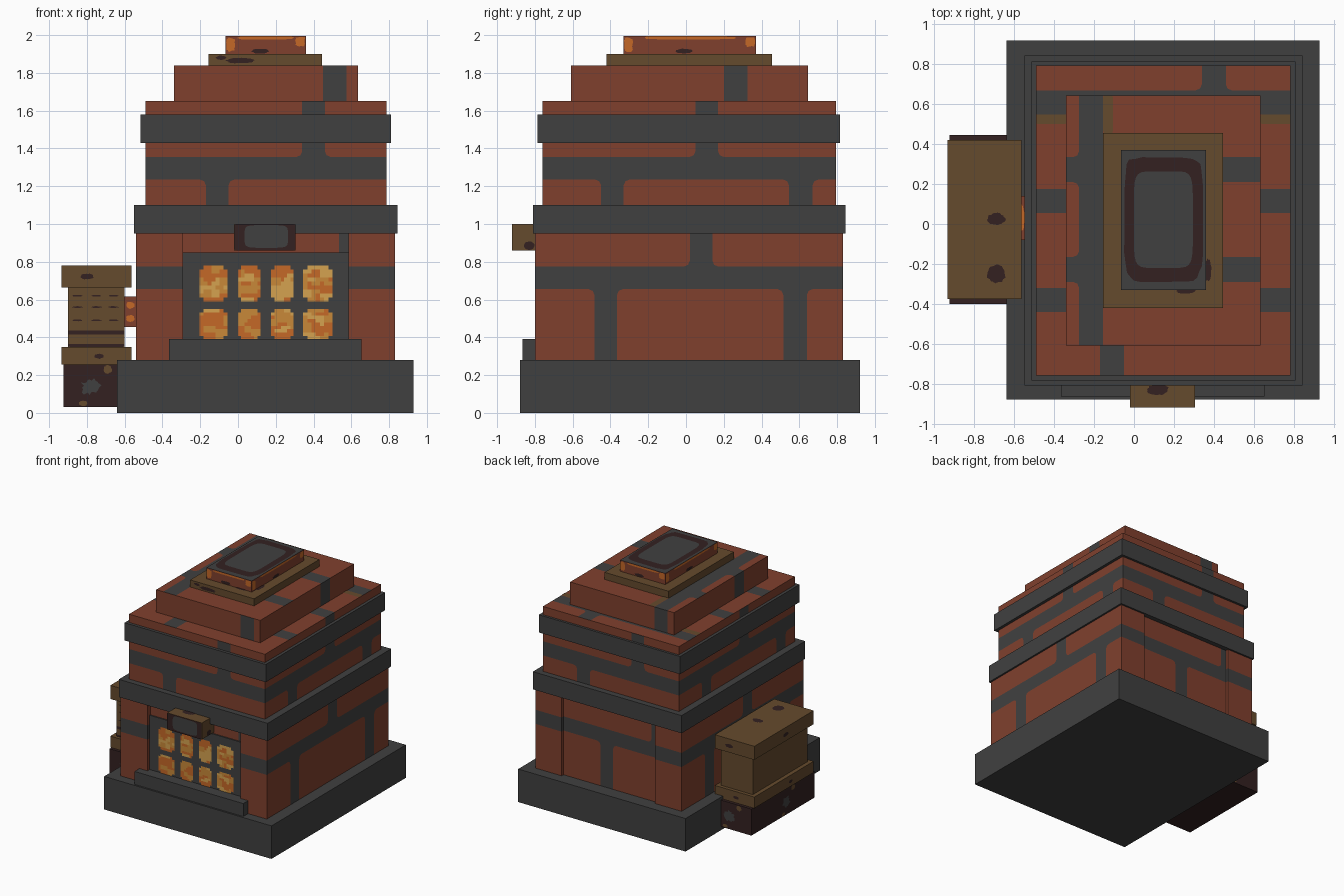
import bpy, bmesh, math, random
from mathutils import Vector

random.seed(4)
if "Cube" in bpy.data.objects:
    bpy.data.objects.remove(bpy.data.objects["Cube"])


def material(name, r, g, b):
    m = bpy.data.materials.new(name)
    m.use_nodes = True
    m.diffuse_color = (r, g, b, 1)
    m.node_tree.nodes["Principled BSDF"].inputs["Base Color"].default_value = (r, g, b, 1)
    return m


BRICK = material("brick red", .216, .051, .027)
STONE = material("dark grey stone", .051, .051, .051)
BROWN = material("bronze brown", .13, .069, .026)
DARK = material("dark soot", .033, .015, .015)
ORANGE = material("ember orange", .56, .14, .02)
AMBER = material("amber", .58, .25, .04)
YELLOW = material("flame yellow", .66, .36, .08)


def place(side, level, a, b):
    """Point on a face: a runs right and b runs up as seen from outside."""
    return Vector({"front": (a, level, b), "back": (-a, level, b),
                   "right": (level, a, b), "left": (level, -a, b),
                   "top": (a, b, level), "top_turned": (b, -a, level)}[side])


def finish(name, bm, mats):
    mesh = bpy.data.meshes.new(name)
    bm.to_mesh(mesh)
    bm.free()
    for m in mats:
        mesh.materials.append(m)
    ob = bpy.data.objects.new(name, mesh)
    bpy.context.collection.objects.link(ob)
    return ob


def face(bm, points, index=0):
    bm.faces.new([bm.verts.new(p) for p in points]).material_index = index


def box(name, x, y, z, mat, top=None):
    bm = bmesh.new()
    bmesh.ops.create_cube(bm, size=1)
    for v in bm.verts:
        v.co = [lo + (c + .5) * (hi - lo) for c, (lo, hi) in zip(v.co, (x, y, z))]
    bm.normal_update()
    for f in bm.faces:
        f.material_index = int(top is not None and f.normal.z > .5)
    return finish(name, bm, [mat, top or mat])


def bricks(bm, to3d, a0, a1, b0, b1, rows, r=.03):
    """Cut a rectangle into bricks (slot 0) with rounded corners and mortar (slot 1)."""
    def mortar(u0, u1, v0, v1):
        if u1 - u0 > .001 and v1 - v0 > .001:
            face(bm, [to3d(*p) for p in ((u0, v0), (u1, v0), (u1, v1), (u0, v1))], 1)

    low = b0
    for v0, v1, joints in rows:
        mortar(a0, a1, low, v0)
        low = v1
        start = a0
        for j0, j1 in list(joints) + [(a1, a1)]:
            mortar(j0, j1, v0, v1)
            outline = []
            for u, v, du, dv in ((start, v0, 1, 1), (j0, v0, -1, 1),
                                 (j0, v1, -1, -1), (start, v1, 1, -1)):
                if u in (a0, a1) or v in (b0, b1):
                    outline.append((u, v))
                    continue
                arc = [(u, v + r * dv), (u + .3 * r * du, v + .3 * r * dv), (u + r * du, v)]
                if du != dv:
                    arc.reverse()
                outline += arc
                face(bm, [to3d(*p) for p in [(u, v)] + arc[::-1]][::-1], 1)
            face(bm, [to3d(*p) for p in outline])
            start = j1
    mortar(a0, a1, low, b1)


def wall(name, x, y, z, front, side, top=(), turned=False):
    bm = bmesh.new()
    sx, sy = sum(x), sum(y)
    bricks(bm, lambda a, b: place("front", y[0], a, b), *x, *z, front)
    bricks(bm, lambda a, b: place("back", y[1], a - sx, b), *x, *z, front)
    bricks(bm, lambda a, b: place("right", x[1], a, b), *y, *z, side)
    bricks(bm, lambda a, b: place("left", x[0], a - sy, b), *y, *z, side)
    if turned:
        bricks(bm, lambda a, b: place("top_turned", z[1], a, b), -y[1], -y[0], *x, top)
    else:
        bricks(bm, lambda a, b: place("top", z[1], a, b), *x, *y, top)
    return finish(name, bm, [BRICK, STONE])


def spot(name, mat, side, level, a, b, ra, rb, k=1.0, jitter=.2):
    """Thin painted patch; a small k makes a rounded rectangle."""
    bm = bmesh.new()
    pts = []
    for i in range(24):
        t = math.tau * (i + .5) / 24
        c, s = math.cos(t), math.sin(t)
        w = 1 - random.random() * jitter
        pts.append(place(side, level, a + w * ra * math.copysign(abs(c) ** k, c),
                         b + w * rb * math.copysign(abs(s) ** k, s)))
    face(bm, pts)
    return finish(name, bm, [mat])


# Plinth and the two stone trims
box("plinth", (-.64, .93), (-.88, .92), (0, .28), STONE)
box("lower_trim", (-.55, .845), (-.81, .845), (.95, 1.1), STONE)
box("upper_trim", (-.515, .81), (-.785, .815), (1.43, 1.58), STONE)

# Lower storey: two side walls with a recessed core between them
course = [(.28, .655, []), (.775, .95, [])]
side_course = [(.28, .655, [(-.485, -.365), (.515, .64)]), (.775, .95, [(.02, .14)])]
for name, span in (("right_side_wall", (-.54, -.29)), ("left_side_wall", (.585, .83))):
    wall(name, span, (-.8, .83), (.28, .95), course, side_course)
wall("recessed_core", (-.29, .585), (-.76, .805), (.28, .95),
     [(.28, .655, [(.055, .175)]), (.775, .95, [(.535, .585)])], course)

# Middle storey and stepped roof
wall("middle_storey", (-.49, .785), (-.76, .795), (1.1, 1.65),
     [(1.1, 1.235, [(-.17, -.05)]), (1.355, 1.65, [(.34, .46)])],
     [(1.1, 1.235, [(-.45, -.33), (.545, .67)]), (1.355, 1.65, [(.05, .17)])],
     [(-.76, -.44, [(-.17, -.05)]), (-.32, .055, []), (.175, .55, []),
      (.67, .795, [(.34, .46)])])
cross = [(-.335, -.21), (.165, .29)]
wall("roof_step", (-.34, .635), (-.61, .645), (1.65, 1.84),
     [(1.65, 1.84, [(.45, .575)])], [(1.65, 1.84, [(.2, .325)])],
     [(-.34, -.275, cross), (-.155, .635, cross)], turned=True)
for a in (-.415, .71):
    spot("ledge_stain", BROWN, "top", 1.653, a, .525, .075, .025, .2, 0)
spot("roof_stain", BROWN, "top", 1.843, -.13, .55, .025, .095, .2, 0)

# Chimney with its bronze collar
box("chimney_collar", (-.155, .445), (-.42, .455), (1.84, 1.9), BROWN)
box("chimney", (-.065, .36), (-.33, .37), (1.9, 1.994), BRICK, STONE)
spot("chimney_rim", DARK, "top", 1.997, .147, .025, .2, .32, .3, .04)
spot("chimney_mouth", STONE, "top", 2.0, .147, .022, .148, .243, .3, 0)
for side, level, lo, hi in (("front", -.333, -.065, .36), ("back", .373, -.36, .065),
                            ("right", .363, -.33, .37), ("left", -.068, -.37, .33)):
    mid = (lo + hi) / 2
    spot("ember_strip", ORANGE, side, level, mid, 1.985, (hi - lo) * .36, .008, .4, .1)
    spot("ember_corner", ORANGE, side, level, lo + .025, 1.95, .025, .04, .5, .2)
    spot("ember_corner", ORANGE, side, level, hi - .03, 1.965, .028, .028, .5, .2)
    spot("soot_mark", DARK, side, level, mid - .03, 1.915, .05, .014)
for a, b, ra, rb in ((.37, -.23, .02, .06), (.26, -.335, .055, .015)):
    spot("collar_soot", DARK, "top", 1.903, a, b, ra, rb)
spot("collar_soot", DARK, "front", -.423, .01, 1.865, .08, .016)
spot("collar_soot", DARK, "front", -.423, -.09, 1.88, .03, .012)

# Furnace door, sill and glowing panes
box("door_frame", (-.29, .585), (-.77, -.75), (.28, .85), STONE)
box("door_sill", (-.365, .655), (-.865, -.76), (.28, .39), STONE)
seeds = [(random.uniform(-.22, .52), random.uniform(.38, .8), random.choice((0, 0, 1, 1, 2)))
         for _ in range(170)]
bm = bmesh.new()
for x0, x1 in ((-.205, -.055), (0, .12), (.175, .295), (.345, .5)):
    for z0, z1 in ((.39, .55), (.59, .78)):
        n, m = 7, 9
        dx, dz = (x1 - x0) / n, (z1 - z0) / m
        for i in range(n):
            for j in range(m):
                if i in (0, n - 1) and j in (0, m - 1):
                    continue
                u, v = x0 + i * dx, z0 + j * dz
                near = min(seeds, key=lambda s: (s[0] - u) ** 2 + 2 * (s[1] - v) ** 2)
                face(bm, [place("front", -.773, *p) for p in
                          ((u, v), (u + dx, v), (u + dx, v + dz), (u, v + dz))], near[2])
finish("glowing_panes", bm, [ORANGE, AMBER, YELLOW])

# Plaque over the door
box("plaque", (-.02, .305), (-.92, -.75), (.86, 1), BROWN)
spot("plaque_border", DARK, "front", -.922, .1425, .93, .162, .07, .1, 0)
spot("plaque_centre", STONE, "front", -.925, .15, .934, .115, .06, .35, 0)
spot("plaque_soot", DARK, "right", .308, -.83, .885, .03, .025)
spot("plaque_soot", DARK, "top", 1.003, .12, -.83, .06, .03)

# Side machine on the right flank
box("machine_foot", (-.925, -.56), (-.4, .445), (.03, .255), DARK)
box("machine_body", (-.9, -.6), (-.345, .39), (.35, .665), BROWN)
for name, z in (("machine_lower_slab", (.255, .35)), ("machine_cap", (.665, .78))):
    box(name, (-.935, -.565), (-.375, .42), z, BROWN)
box("machine_pipe", (-.62, -.53), (-.08, .14), (.455, .615), BRICK)
for z in (.5, .57):
    spot("pipe_ember", ORANGE, "front", -.083, -.57, z, .025, .02)
spot("pipe_ember", ORANGE, "top", .618, -.57, .03, .025, .08)

# Soot and wear on the machine
for z, h in ((.425, .011), (.357, .007)):
    spot("body_band", DARK, "front", -.348, -.75, z, .148, h, .1, 0)
for z in (.49, .56, .62):
    for x in (-.85, -.75, -.66):
        spot("body_dash", DARK, "front", -.348, x, z, .03, .005)
for b, rb in ((.025, .032), (-.25, .052)):
    spot("cap_soot", DARK, "top", .783, -.69, b, .05, rb)
for side, level, shift in (("front", -.378, 0), ("back", .423, 1.5), ("left", -.938, .8)):
    spot("cap_soot", DARK, side, level, -.8 + shift, .722, .04, .017)
    spot("slab_soot", DARK, side, level, -.735 + shift, .3, .028, .014)
for side, level, shift in (("front", -.403, 0), ("back", .448, 1.5), ("left", -.928, .8)):
    spot("foot_worn", STONE, side, level, -.78 + shift, .14, .06, .055, 1, .45)
    spot("foot_rust", BROWN, side, level, -.69 + shift, .23, .025, .024)
    spot("foot_rust", BROWN, side, level, -.82 + shift, .05, .025, .015)
